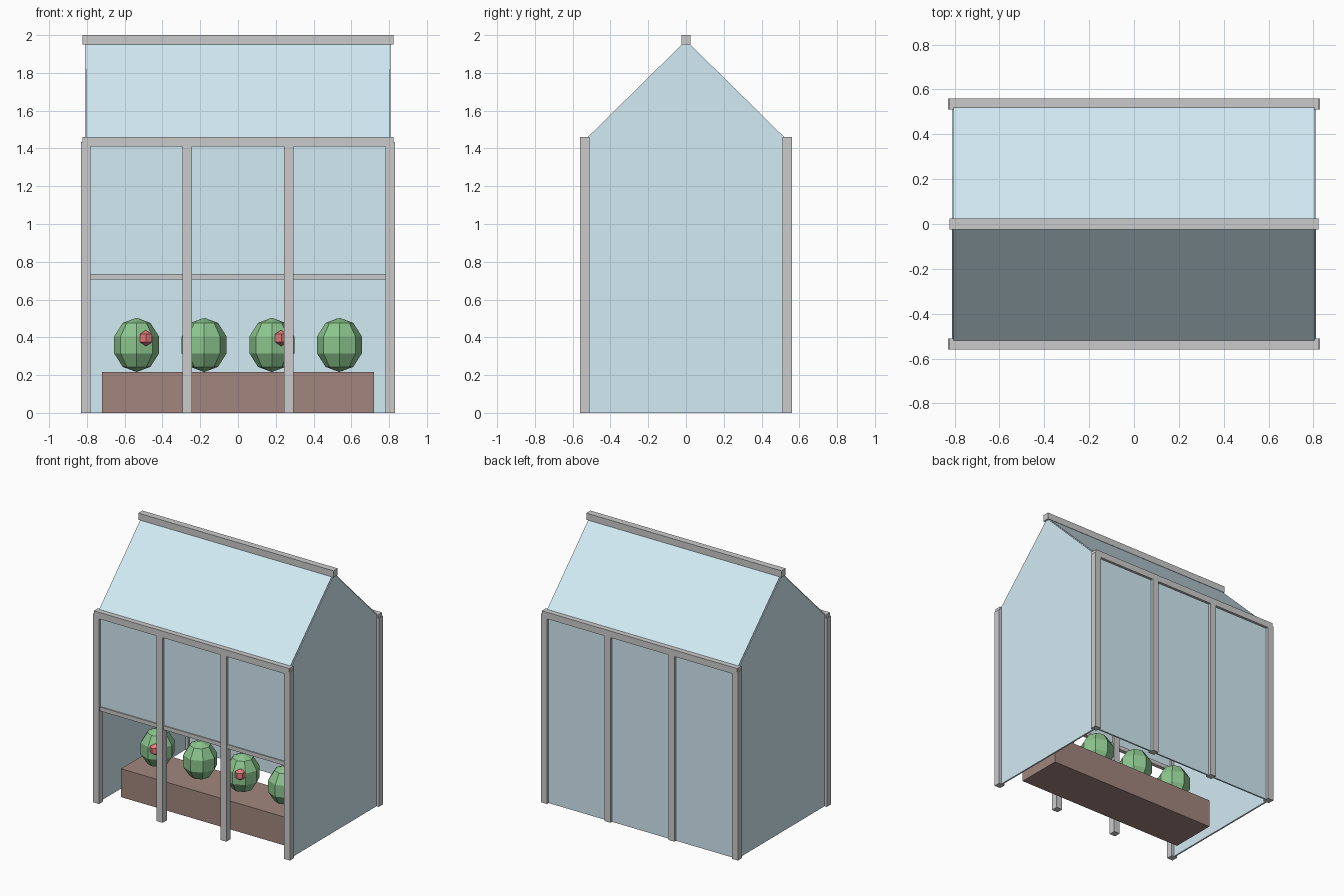
import bpy, bmesh, math
from mathutils import Matrix

if "Cube" in bpy.data.objects:
    bpy.data.objects.remove(bpy.data.objects["Cube"])


def material(name, rgb):
    m = bpy.data.materials.new(name)
    m.diffuse_color = (*rgb, 1)
    m.use_nodes = True
    m.node_tree.nodes["Principled BSDF"].inputs["Base Color"].default_value = m.diffuse_color
    return m


GLASS = material("glass", (0.65, 0.83, 0.91))
WOOD = material("planter_wood", (0.36, 0.24, 0.21))
LEAF = material("leaf_green", (0.26, 0.56, 0.27))
FRUIT = material("fruit_red", (0.80, 0.20, 0.20))


def finish(name, bm, mat=None):
    bmesh.ops.recalc_face_normals(bm, faces=bm.faces)
    me = bpy.data.meshes.new(name)
    bm.to_mesh(me)
    bm.free()
    ob = bpy.data.objects.new(name, me)
    bpy.context.collection.objects.link(ob)
    if mat:
        me.materials.append(mat)
    return ob


def box(name, x, y, z, mat=None):
    """Box from (min, max) ranges."""
    bm = bmesh.new()
    size = [r[1] - r[0] for r in (x, y, z)]
    mid = [(r[1] + r[0]) / 2 for r in (x, y, z)]
    bmesh.ops.create_cube(bm, size=1, matrix=Matrix.Translation(mid) @ Matrix.Diagonal((*size, 1)))
    return finish(name, bm, mat)


def prism(name, yz, x0, x1, mat):
    """Extrude a y-z profile along x."""
    bm = bmesh.new()
    face = bm.faces.new([bm.verts.new((x0, y, z)) for y, z in yz])
    ext = bmesh.ops.extrude_face_region(bm, geom=[face])["geom"]
    bmesh.ops.translate(bm, vec=(x1 - x0, 0, 0),
                        verts=[v for v in ext if isinstance(v, bmesh.types.BMVert)])
    return finish(name, bm, mat)


def ball(name, loc, r, stretch, segs, rings, mat):
    bm = bmesh.new()
    bmesh.ops.create_uvsphere(bm, u_segments=segs, v_segments=rings, radius=r,
                              matrix=Matrix.Translation(loc) @ Matrix.Diagonal((1, 1, stretch, 1)))
    return finish(name, bm, mat)


HX, HY, H, T = 0.805, 0.535, 1.435, 0.025   # frame centre lines, eave height, half bar
G = 0.006                                   # half glass thickness

# Posts and eave beams
for side, s in (("front", -1), ("back", 1)):
    y = (s * HY - T, s * HY + T)
    for i in range(4):
        x = -HX + i * 2 * HX / 3
        box(f"{side}_post_{i + 1}", (x - T, x + T), y, (0, H))
    box(f"{side}_eave_beam", (-0.823, 0.823), y, (H - T, H + T))

# Ridge and front rail
box("ridge_beam", (-0.823, 0.823), (-T, T), (1.95, 2.0))
box("front_rail", (-HX, HX), (-HY - 0.015, -HY + 0.015), (0.705, 0.735))

# Wall glass: the lower front is open
box("back_glass", (-HX, HX), (HY - G, HY + G), (0, H), GLASS)
box("front_glass", (-HX, HX), (-HY - G, -HY + G), (0.72, H), GLASS)
for side, s in (("left", -1), ("right", 1)):
    box(f"{side}_glass", (s * HX - G, s * HX + G), (-HY, HY), (0, H), GLASS)
    prism(f"{side}_gable_glass", [(-HY, H), (HY, H), (0, 1.965)], s * HX - G, s * HX + G, GLASS)

# Roof glass
for side, s in (("front", -1), ("back", 1)):
    prism(f"{side}_roof_glass",
          [(s * HY, H - 0.006), (s * HY, H + 0.01), (0, 1.972), (0, 1.956)], -HX, HX, GLASS)

# Planter with bushes and fruit
box("planter", (-0.72, 0.72), (-0.38, -0.02), (0, 0.216), WOOD)
for i in range(4):
    x = -0.537 + i * 0.358
    ball(f"bush_{i + 1}", (x, -0.2, 0.36), 0.125, 1.15, 8, 5, LEAF)
    if i % 2 == 0:
        ball(f"fruit_{i + 1}", (x + 0.05, -0.30, 0.396), 0.043, 1, 6, 3, FRUIT)
